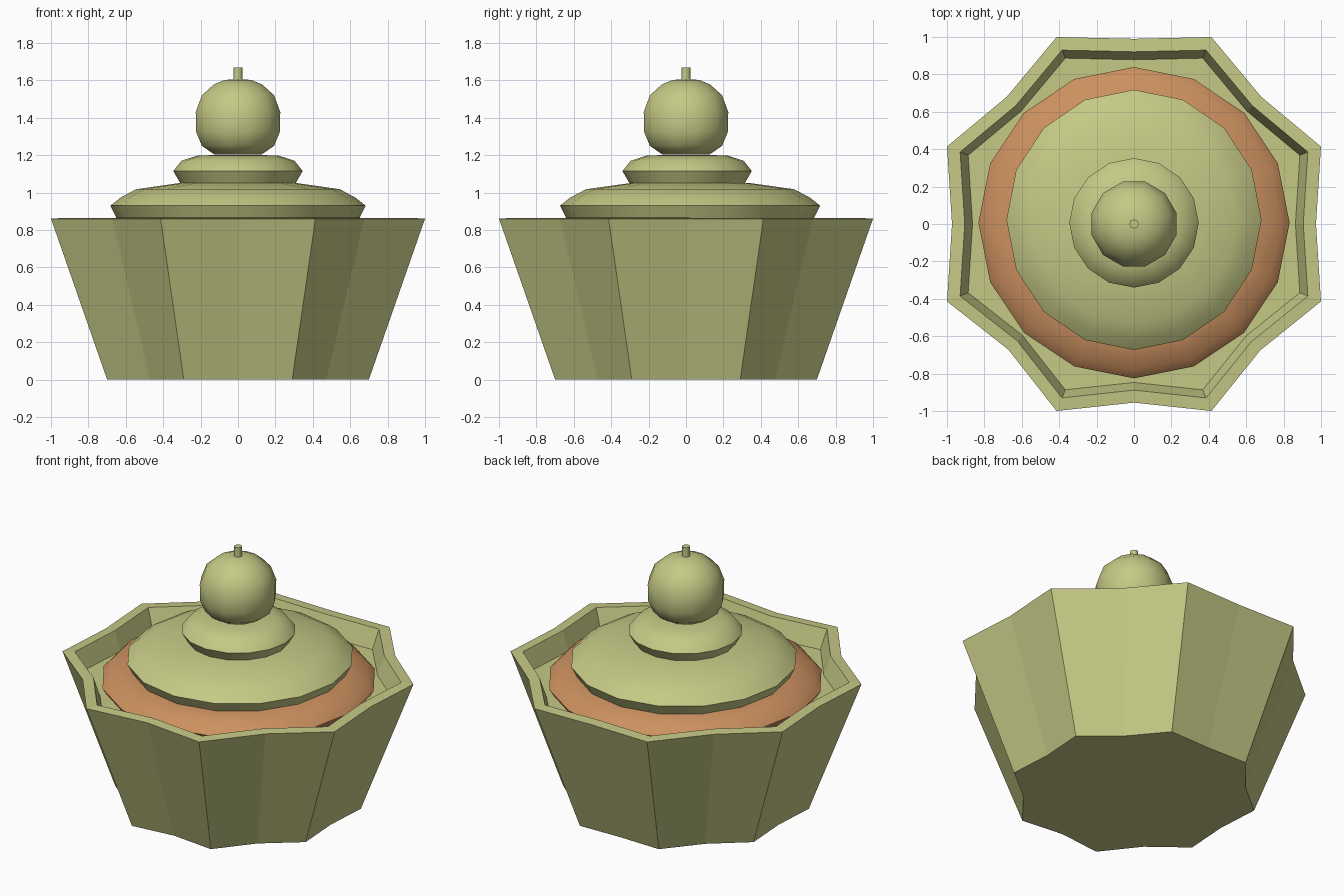
import bpy, bmesh, math

if "Cube" in bpy.data.objects:
    bpy.data.objects.remove(bpy.data.objects["Cube"])


def material(name, rgb):
    m = bpy.data.materials.new(name)
    m.diffuse_color = (*rgb, 1)
    m.use_nodes = True
    m.node_tree.nodes["Principled BSDF"].inputs["Base Color"].default_value = m.diffuse_color
    return m


OLIVE = material("olive", (0.56, 0.585, 0.235))
ORANGE = material("orange brown", (0.60, 0.28, 0.115))


def loft(name, rings, mat, smooth=None):
    """Skin a stack of equally long point rings and cap both ends."""
    bm = bmesh.new()
    vs = [[bm.verts.new(p) for p in ring] for ring in rings]
    n = len(vs[0])
    for a, b in zip(vs, vs[1:]):
        for i in range(n):
            j = (i + 1) % n
            bm.faces.new((a[i], a[j], b[j], b[i]))
    bm.faces.new(vs[0][::-1])
    bm.faces.new(vs[-1])
    me = bpy.data.meshes.new(name)
    bm.to_mesh(me)
    bm.free()
    me.materials.append(mat)
    ob = bpy.data.objects.new(name, me)
    bpy.context.collection.objects.link(ob)
    if smooth:
        bpy.ops.object.select_all(action='DESELECT')
        ob.select_set(True)
        bpy.context.view_layer.objects.active = ob
        bpy.ops.object.shade_smooth_by_angle(angle=math.radians(smooth))
    return ob


def lathe(name, profile, mat, sides=16, turn=0.0, y=0.0, sy=1.0, smooth=40):
    rings = [[(r * math.cos(turn + 2 * math.pi * i / sides),
               y + sy * r * math.sin(turn + 2 * math.pi * i / sides), z)
              for i in range(sides)] for r, z in profile]
    return loft(name, rings, mat, smooth)


# Pleated paper cup: eight corners with slightly uneven pinched folds
FOLDS = [0.973, 0.962, 0.99, 0.962, 0.973, 0.95, 0.955, 0.955]


def cup_ring(scale, z):
    ring = []
    for i in range(16):
        r = 1.082 if i % 2 else FOLDS[i // 2]
        a = i * math.pi / 8
        ring.append((scale * r * math.cos(a), scale * r * math.sin(a), z))
    return ring


loft("paper_cup", [cup_ring(0.70, 0), cup_ring(1.0, 0.86),
                   cup_ring(0.93, 0.865), cup_ring(0.887, 0.74)], OLIVE)

# Cake bulging out of the cup
lathe("cake_top", [(0.80, 0.735), (0.832, 0.785), (0.785, 0.835), (0.64, 0.868)],
      ORANGE, y=0.007, smooth=60)

# Two tiers of frosting
lathe("frosting_lower", [(0.648, 0.862), (0.682, 0.93), (0.63, 0.972), (0.545, 1.018),
                         (0.32, 1.05), (0.15, 1.06)], OLIVE, y=0.022, sy=1.02)
lathe("frosting_upper", [(0.305, 1.045), (0.346, 1.115), (0.302, 1.17),
                         (0.22, 1.197), (0.1, 1.202)], OLIVE, y=0.006)

# Cherry and its stem
lathe("cherry", [(0.05, 1.215), (0.13, 1.203), (0.2, 1.25), (0.232, 1.325), (0.234, 1.43),
                 (0.2, 1.52), (0.135, 1.577), (0.075, 1.602), (0.02, 1.606)],
      OLIVE, sides=12, turn=math.pi / 12, smooth=60)
lathe("cherry_stem", [(0.025, 1.59), (0.025, 1.668)], OLIVE, sides=8, smooth=50)
